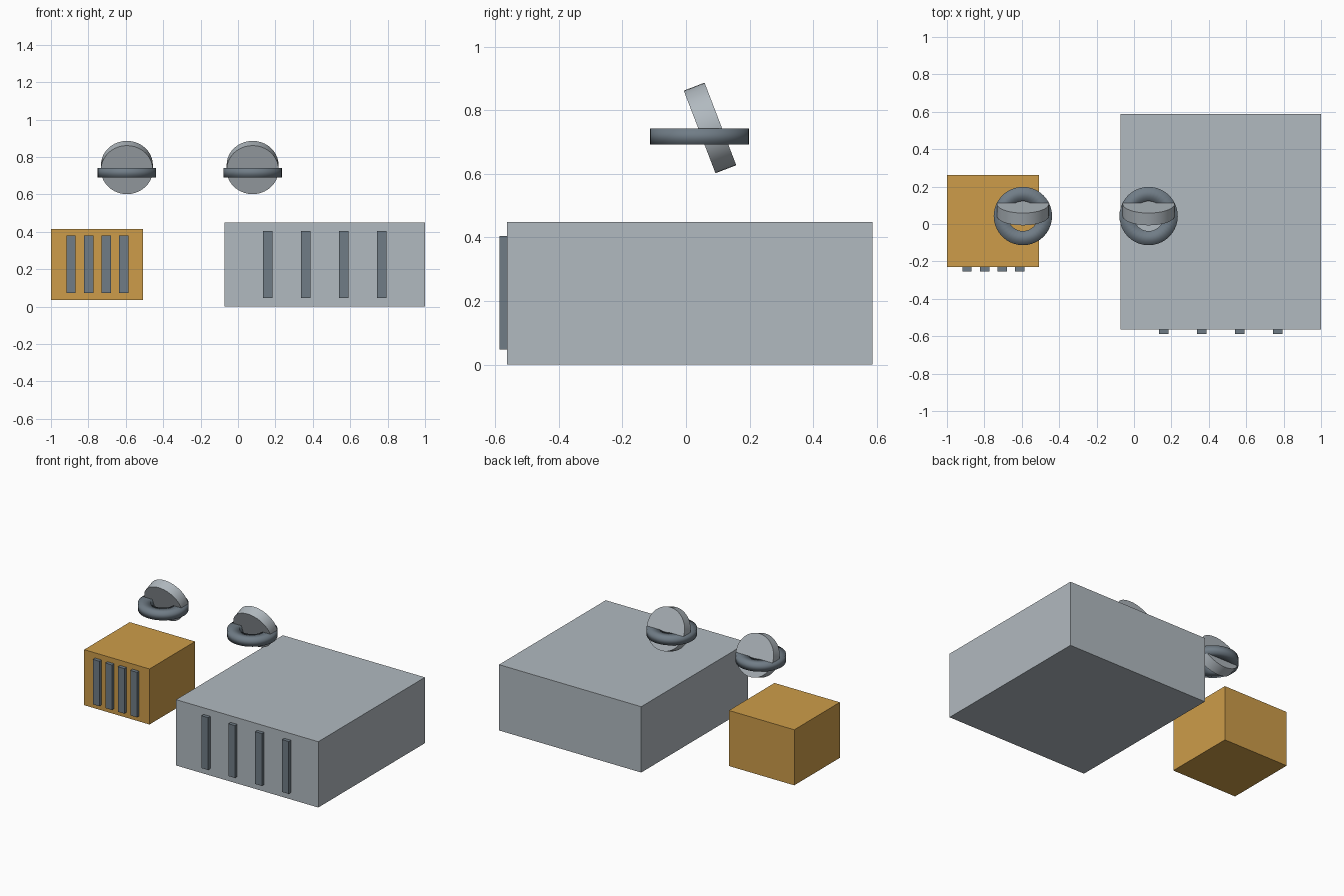
import bpy
import bmesh
import math
from mathutils import Matrix, Vector

old = bpy.data.objects.get("Cube")
if old:
    bpy.data.objects.remove(old, do_unlink=True)


def make_material(name, rgb):
    mat = bpy.data.materials.new(name)
    mat.use_nodes = True
    color = (*rgb, 1.0)
    mat.diffuse_color = color
    mat.node_tree.nodes["Principled BSDF"].inputs["Base Color"].default_value = color
    return mat


gray = make_material("light_gray", (0.44, 0.487, 0.524))
gold = make_material("ochre", (0.61, 0.335, 0.067))
slate = make_material("slate", (0.162, 0.202, 0.239))


def add_object(name, bm, mat, smooth=False):
    bmesh.ops.recalc_face_normals(bm, faces=bm.faces)
    mesh = bpy.data.meshes.new(name)
    bm.to_mesh(mesh)
    bm.free()
    for face in mesh.polygons:
        face.use_smooth = smooth
    mesh.materials.append(mat)
    obj = bpy.data.objects.new(name, mesh)
    bpy.context.collection.objects.link(obj)
    return obj


def box(name, low, high, mat):
    low, high = Vector(low), Vector(high)
    bm = bmesh.new()
    place = Matrix.Translation((low + high) / 2) @ Matrix.Diagonal((*(high - low), 1))
    bmesh.ops.create_cube(bm, size=1, matrix=place)
    return add_object(name, bm, mat)


def slats(name, centers, y_front, y_back, z_low, z_high):
    for i, x in enumerate(centers):
        box(f"{name}_{i + 1}", (x - 0.025, y_front, z_low),
            (x + 0.025, y_back, z_high), slate)


def ring(name, center, inner, outer, height):
    # Rectangular section swept round z, shaded fully smooth
    bm = bmesh.new()
    h = height / 2
    section = [bm.verts.new((r, 0, z))
               for r, z in ((inner, -h), (outer, -h), (outer, h), (inner, h))]
    edges = [bm.edges.new((section[i], section[(i + 1) % 4])) for i in range(4)]
    bmesh.ops.spin(bm, geom=section + edges, cent=(0, 0, 0), axis=(0, 0, 1),
                   angle=math.tau, steps=40)
    bmesh.ops.remove_doubles(bm, verts=bm.verts, dist=0.0001)
    add_object(name, bm, slate, smooth=True).location = center


def disc(name, center, radius, depth, lean):
    bm = bmesh.new()
    bmesh.ops.create_cone(bm, cap_ends=True, segments=40, radius1=radius,
                          radius2=radius, depth=depth)
    obj = add_object(name, bm, gray, smooth=True)
    obj.location = center
    obj.rotation_euler.x = lean - math.pi / 2
    bpy.ops.object.select_all(action="DESELECT")
    obj.select_set(True)
    bpy.context.view_layer.objects.active = obj
    bpy.ops.object.shade_smooth_by_angle(angle=math.radians(35))


# Large gray block with its front slats
box("large_block", (-0.073, -0.563, 0), (1.0, 0.587, 0.449), gray)
slats("large_block_slat", [0.16 + 0.203 * i for i in range(4)],
      -0.587, -0.555, 0.047, 0.404)

# Small ochre block with its front slats
box("small_block", (-1.0, -0.23, 0.036), (-0.507, 0.261, 0.415), gold)
slats("small_block_slat", [-0.893 + 0.0943 * i for i in range(4)],
      -0.254, -0.222, 0.073, 0.38)

# Floating ring and leaning disc above each block
for side, x in (("right", -0.594), ("left", 0.078)):
    ring(side + "_ring", (x, 0.0425, 0.717), 0.08, 0.156, 0.051)
    disc(side + "_disc", (x, 0.0755, 0.744), 0.139, 0.07, math.radians(21))
